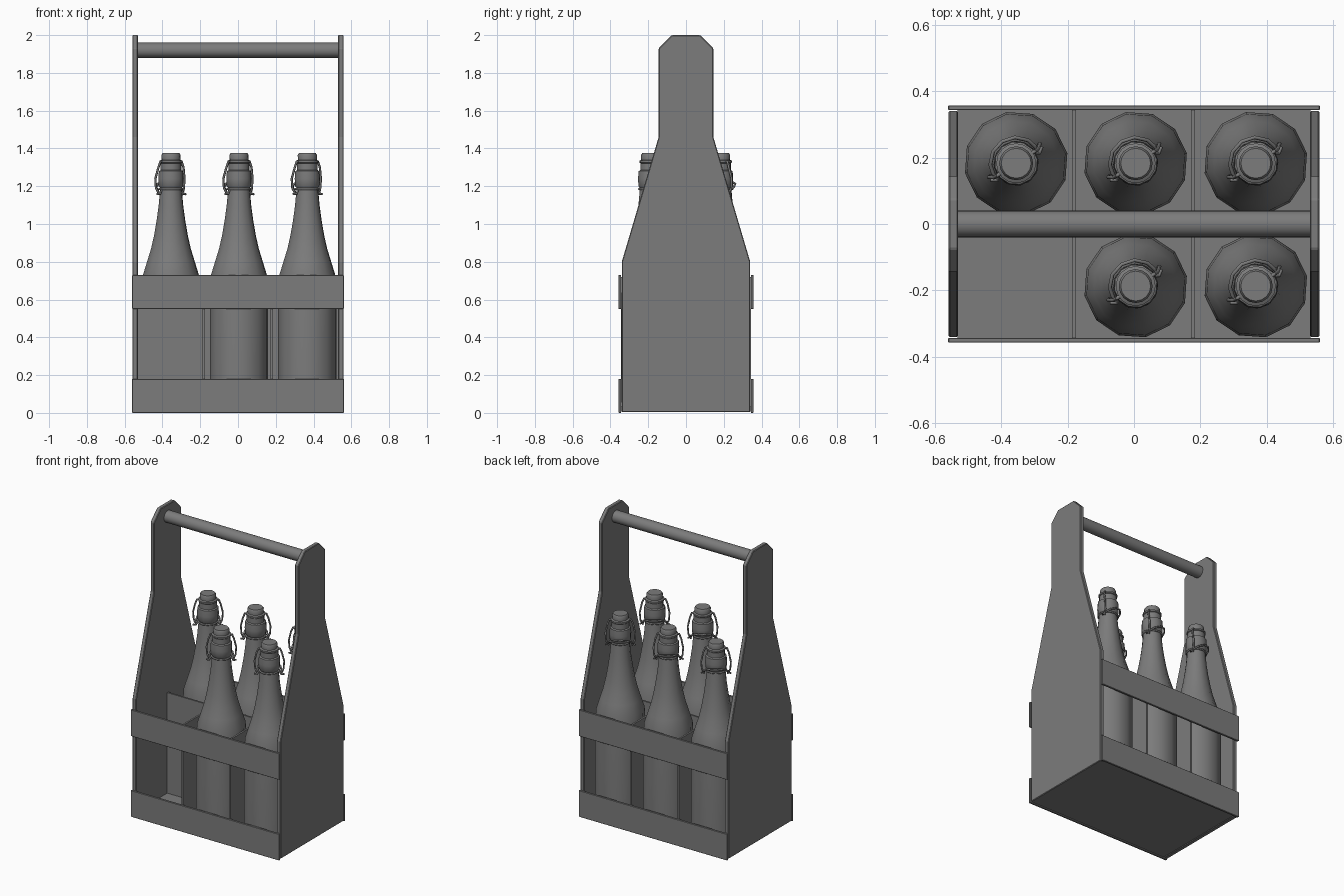
import bpy, bmesh
from math import sin, cos, pi, radians
from mathutils import Matrix

if "Cube" in bpy.data.objects:
    bpy.data.objects.remove(bpy.data.objects["Cube"], do_unlink=True)

grey = bpy.data.materials.new("mid grey")
grey.use_nodes = True
colour = (0.2, 0.2, 0.2, 1)
grey.diffuse_color = colour
grey.node_tree.nodes["Principled BSDF"].inputs["Base Color"].default_value = colour


def add_object(name, data, smooth=False):
    obj = bpy.data.objects.new(name, data)
    bpy.context.scene.collection.objects.link(obj)
    if not data.materials:
        data.materials.append(grey)
    if smooth:
        bpy.ops.object.select_all(action="DESELECT")
        obj.select_set(True)
        bpy.context.view_layer.objects.active = obj
        bpy.ops.object.shade_smooth_by_angle(angle=radians(40))
    return obj


def finish(bm, name, smooth=False):
    bmesh.ops.recalc_face_normals(bm, faces=bm.faces)
    mesh = bpy.data.meshes.new(name)
    bm.to_mesh(mesh)
    bm.free()
    return add_object(name, mesh, smooth)


def soften(obj, width):
    mod = obj.modifiers.new("soft edge", "BEVEL")
    mod.width = width
    mod.segments = 1


def box(name, x0, x1, y0, y1, z0, z1):
    bm = bmesh.new()
    bmesh.ops.create_cube(bm, size=1)
    bmesh.ops.scale(bm, vec=(x1 - x0, y1 - y0, z1 - z0), verts=bm.verts)
    bmesh.ops.translate(bm, vec=((x0 + x1) / 2, (y0 + y1) / 2, (z0 + z1) / 2), verts=bm.verts)
    return finish(bm, name)


def lathe(name, profile, sides, turn=0):
    bm = bmesh.new()
    rings = []
    for r, z in profile:
        rings.append([bm.verts.new((r * cos(turn + 2 * pi * i / sides),
                                    r * sin(turn + 2 * pi * i / sides), z)) for i in range(sides)])
    for low, high in zip(rings, rings[1:]):
        for i in range(sides):
            j = (i + 1) % sides
            bm.faces.new((low[i], low[j], high[j], high[i]))
    bm.faces.new(rings[0])
    bm.faces.new(rings[-1])
    return finish(bm, name, True)


def wire_curve(name, paths, radius):
    curve = bpy.data.curves.new(name, "CURVE")
    curve.dimensions = "3D"
    curve.bevel_depth = radius
    curve.bevel_resolution = 1
    curve.use_fill_caps = True
    for points, closed in paths:
        spline = curve.splines.new("POLY")
        spline.points.add(len(points) - 1)
        for target, p in zip(spline.points, points):
            target.co = (*p, 1)
        spline.use_cyclic_u = closed
    return add_object(name, curve)


# Shaped end panels
half = [(0.34, 0.004), (0.34, 0.8), (0.145, 1.46), (0.145, 1.93), (0.075, 2.0)]
outline = half + [(-y, z) for y, z in reversed(half)]
for side, sign in (("left", 1), ("right", -1)):
    bm = bmesh.new()
    face = bm.faces.new([bm.verts.new((sign * 0.53, y, z)) for y, z in outline])
    ext = bmesh.ops.extrude_face_region(bm, geom=[face])
    verts = [v for v in ext["geom"] if isinstance(v, bmesh.types.BMVert)]
    bmesh.ops.translate(bm, vec=(sign * 0.029, 0, 0), verts=verts)
    soften(finish(bm, side + "_end_panel"), 0.004)

# Slats, floor and dividers
for side, sign in (("front", -1), ("back", 1)):
    y0, y1 = sorted((sign * 0.343, sign * 0.357))
    for level, z0, z1 in (("lower", 0, 0.18), ("upper", 0.55, 0.73)):
        soften(box(f"{side}_{level}_slat", -0.56, 0.56, y0, y1, z0, z1), 0.002)
box("floor", -0.532, 0.532, -0.343, 0.343, 0.008, 0.035)
box("long_divider", -0.53, 0.53, -0.006, 0.006, 0.035, 0.72)
for side, x in (("left", 0.178), ("right", -0.181)):
    box(side + "_cross_divider", x - 0.006, x + 0.006, -0.343, 0.343, 0.035, 0.72)

# Carrying handle
bm = bmesh.new()
bmesh.ops.create_cone(bm, cap_ends=True, segments=24, radius1=0.04, radius2=0.04, depth=1.066,
                      matrix=Matrix.Translation((0, 0, 1.92)) @ Matrix.Rotation(pi / 2, 4, "Y"))
finish(bm, "handle", True)

# Bottle, stopper and wire clasp, all about one axis
glass = lathe("bottle", [(0.14, 0.036), (0.157, 0.055), (0.157, 0.62), (0.151, 0.73), (0.129, 0.8),
                         (0.107, 0.87), (0.091, 0.94), (0.077, 1.02), (0.066, 1.1), (0.058, 1.19),
                         (0.066, 1.2), (0.068, 1.24), (0.065, 1.28), (0.056, 1.285),
                         (0.056, 1.32)], 12, radians(11))
stopper = lathe("stopper", [(0.05, 1.318), (0.06, 1.325), (0.06, 1.335), (0.05, 1.34),
                            (0.051, 1.365), (0.045, 1.375)], 16)


def arc(r, z0, lift, start, end, steps):
    angles = [start + (end - start) * i / steps for i in range(steps + 1)]
    return [(r * cos(a), r * sin(a), z0 + lift * sin(a)) for a in angles]


paths = [(arc(0.062, 1.185, 0, 0, 2 * pi * 11 / 12, 11), True),
         (arc(0.078, 1.17, 0.05, 0, pi, 6), False),
         ([(-0.068, 0, 1.33), (0.068, 0, 1.33)], False)]
for s in (1, -1):
    paths.append(([(s * 0.066, 0, 1.332), (s * 0.079, 0, 1.3), (s * 0.092, 0.01, 1.24),
                   (s * 0.088, 0.01, 1.19), (s * 0.072, 0, 1.155)], False))
    paths.append(([(s * 0.058, 0, 1.185), (s * 0.075, -0.012, 1.16), (s * 0.092, 0, 1.158)], False))
clasp = wire_curve("wire_clasp", paths, 0.006)

# Five bottles in the crate, one front bay empty
first = True
for x in (-0.355, 0.005, 0.367):
    for y in (0.183, -0.187):
        if x < -0.1 and y < 0:
            continue
        for part, turn in ((glass, 0), (stopper, 0), (clasp, radians(33))):
            obj = part if first else add_object(part.name.split(".")[0], part.data)
            obj.location = (x, y, 0)
            obj.rotation_euler.z = turn
        first = False
